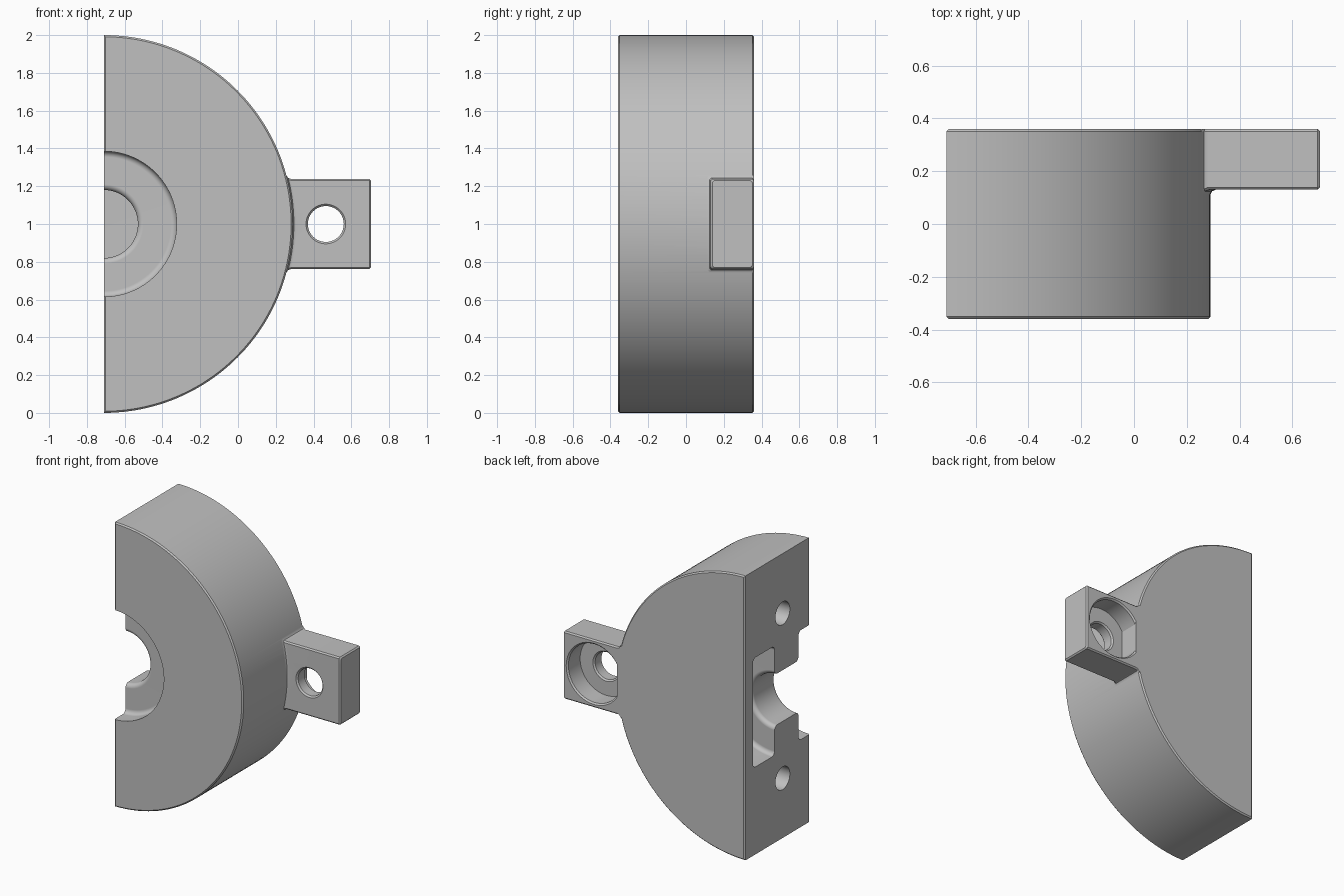
import bpy, bmesh, math
from mathutils import Vector, Matrix

if "Cube" in bpy.data.objects:
    bpy.data.objects.remove(bpy.data.objects["Cube"])

AXIS_X, AXIS_Z = -0.71, 1.0     # disc axis, which runs along y
HALF_Y = 0.36
EDGE = 0.009                    # small chamfer on outer edges

grey = bpy.data.materials.new("plain_grey")
grey.use_nodes = True
grey.diffuse_color = (0.53, 0.53, 0.53, 1)
grey.node_tree.nodes["Principled BSDF"].inputs["Base Color"].default_value = grey.diffuse_color


def make(name, bm):
    bmesh.ops.recalc_face_normals(bm, faces=bm.faces)
    mesh = bpy.data.meshes.new(name)
    bm.to_mesh(mesh)
    bm.free()
    mesh.materials.append(grey)
    ob = bpy.data.objects.new(name, mesh)
    bpy.context.collection.objects.link(ob)
    return ob


def combine(target, other, operation):
    mod = target.modifiers.new(operation, "BOOLEAN")
    mod.operation, mod.solver, mod.object = operation, "EXACT", other
    bpy.context.view_layer.objects.active = target
    bpy.ops.object.modifier_apply(modifier=mod.name)
    bpy.data.objects.remove(other)


def loft(bm, rings, wrap=False):
    """Skin equal-length rings of verts, capping the ends unless wrapped."""
    n = len(rings[0])
    pairs = list(zip(rings, rings[1:] + rings[:1] if wrap else rings[1:]))
    for a, b in pairs:
        for i in range(n):
            j = (i + 1) % n
            bm.faces.new((a[i], a[j], b[j], b[i]))
    if not wrap:
        bm.faces.new(rings[0])
        bm.faces.new(rings[-1])


def rounded(corners, steps=5):
    """Replace each (r, y, radius) corner by a small arc."""
    out = []
    for i, (r, y, rad) in enumerate(corners):
        p = Vector((r, y))
        if not rad:
            out.append(p)
            continue
        a = (Vector(corners[i - 1][:2]) - p).normalized()
        b = (Vector(corners[i + 1][:2]) - p).normalized()
        for k in range(steps + 1):
            t = math.pi / 2 * k / steps
            out.append(p + rad * (a * (1 - math.sin(t)) + b * (1 - math.cos(t))))
    return out


def lathe(name, corners, x, z, sides=96):
    """Turned solid about a y-parallel axis; first and last points are end caps."""
    bm = bmesh.new()
    rings = []
    for p in rounded(corners):
        rings.append([bm.verts.new((x + p.x * math.cos(2 * math.pi * i / sides), p.y,
                                    z + p.x * math.sin(2 * math.pi * i / sides)))
                      for i in range(sides)])
    loft(bm, rings)
    return make(name, bm)


# Half disc with chamfered front and back outlines
bm = bmesh.new()
arc = [math.pi * (i / 96 - 0.5) for i in range(97)]
cap = bm.faces.new([bm.verts.new((AXIS_X + math.cos(a), -HALF_Y, AXIS_Z + math.sin(a))) for a in arc])
ext = bmesh.ops.extrude_face_region(bm, geom=[cap], use_keep_orig=True)
bmesh.ops.translate(bm, vec=(0, 2 * HALF_Y, 0),
                    verts=[v for v in ext["geom"] if isinstance(v, bmesh.types.BMVert)])
bmesh.ops.recalc_face_normals(bm, faces=bm.faces)
rims = [e for e in bm.edges if abs(e.verts[0].co.y - e.verts[1].co.y) < 1e-5]
bmesh.ops.bevel(bm, geom=rims, offset=EDGE, segments=1, affect="EDGES")
body = make("half_disc_clamp", bm)

# Mounting tab with a flared root that follows the disc rim
TAB_END, TAB_FRONT, TAB_HALF = 0.705, 0.13, 0.238


def tab_ring(bm, flare, radius=None, x=None):
    h, f, b, c = TAB_HALF + flare, TAB_FRONT - flare, HALF_Y + min(flare, 0), EDGE
    zs = [(h - c) * (k / 6 - 1) for k in range(13)]
    outline = [(f, z) for z in zs] + [(f + c, h), (b - c, h)]
    outline += [(b, z) for z in reversed(zs)] + [(b - c, -h), (f + c, -h)]
    return [bm.verts.new((x if x else AXIS_X + math.sqrt(radius ** 2 - z * z), y, AXIS_Z + z))
            for y, z in outline]


bm = bmesh.new()
rings = [tab_ring(bm, fl, radius=r) for fl, r in
         ((0.02, 0.93), (0.02, 0.999), (0.006, 1.006), (0, 1.02))]
rings += [tab_ring(bm, 0, x=TAB_END - EDGE), tab_ring(bm, -EDGE, x=TAB_END)]
loft(bm, rings)
combine(body, make("mounting_tab", bm), "UNION")

# Stepped bore along the disc axis: front pocket, neck and inner chamber
combine(body, lathe("stepped_bore", [
    (0.01, -0.5, 0), (0.385, -0.5, 0), (0.385, -0.236, 0.03), (0.18, -0.236, 0.03),
    (0.18, 0.03, 0.03), (0.385, 0.03, 0.03), (0.385, 0.27, 0.03), (0.01, 0.27, 0)],
    AXIS_X, AXIS_Z), "DIFFERENCE")

# Bolt hole through the tab, chamfered at the front
HOLE_X, SEAT_Y = 0.465, 0.22
combine(body, lathe("bolt_hole", [
    (0.105, 0.1, 0), (0.105, TAB_FRONT, 0), (0.095, TAB_FRONT + 0.01, 0),
    (0.095, SEAT_Y - 0.01, 0), (0.107, SEAT_Y + 0.002, 0), (0.107, SEAT_Y + 0.05, 0)],
    HOLE_X, AXIS_Z, 64), "DIFFERENCE")

# Counterbore behind it, cut flat on the side toward the disc
seat = lathe("counterbore", [
    (0.205, SEAT_Y, 0), (0.205, HALF_Y - 0.01, 0), (0.215, HALF_Y, 0), (0.215, 0.5, 0)],
    HOLE_X, AXIS_Z, 64)
bm = bmesh.new()
bm.from_mesh(seat.data)
cut = bmesh.ops.bisect_plane(bm, geom=bm.verts[:] + bm.edges[:] + bm.faces[:],
                             plane_co=(0.285, 0, 0), plane_no=(-1, 0, 0), clear_outer=True)
bmesh.ops.holes_fill(bm, edges=[e for e in bm.edges if e.is_boundary])
bmesh.ops.recalc_face_normals(bm, faces=bm.faces)
bm.to_mesh(seat.data)
bm.free()
combine(body, seat, "DIFFERENCE")

# Two blind pin holes in the flat side
for side in (-1, 1):
    bm = bmesh.new()
    bmesh.ops.create_cone(bm, cap_ends=True, segments=48, radius1=0.08, radius2=0.08, depth=0.8,
                          matrix=Matrix.Translation((AXIS_X, -0.06, AXIS_Z + side * 0.58))
                          @ Matrix.Rotation(math.pi / 2, 4, "Y"))
    combine(body, make("pin_hole", bm), "DIFFERENCE")

# Smooth curved walls, crisp chamfers
bpy.ops.object.select_all(action="DESELECT")
body.select_set(True)
bpy.context.view_layer.objects.active = body
bpy.ops.object.shade_smooth_by_angle(angle=math.radians(30))
weighted = body.modifiers.new("even_shading", "WEIGHTED_NORMAL")
weighted.keep_sharp = True
